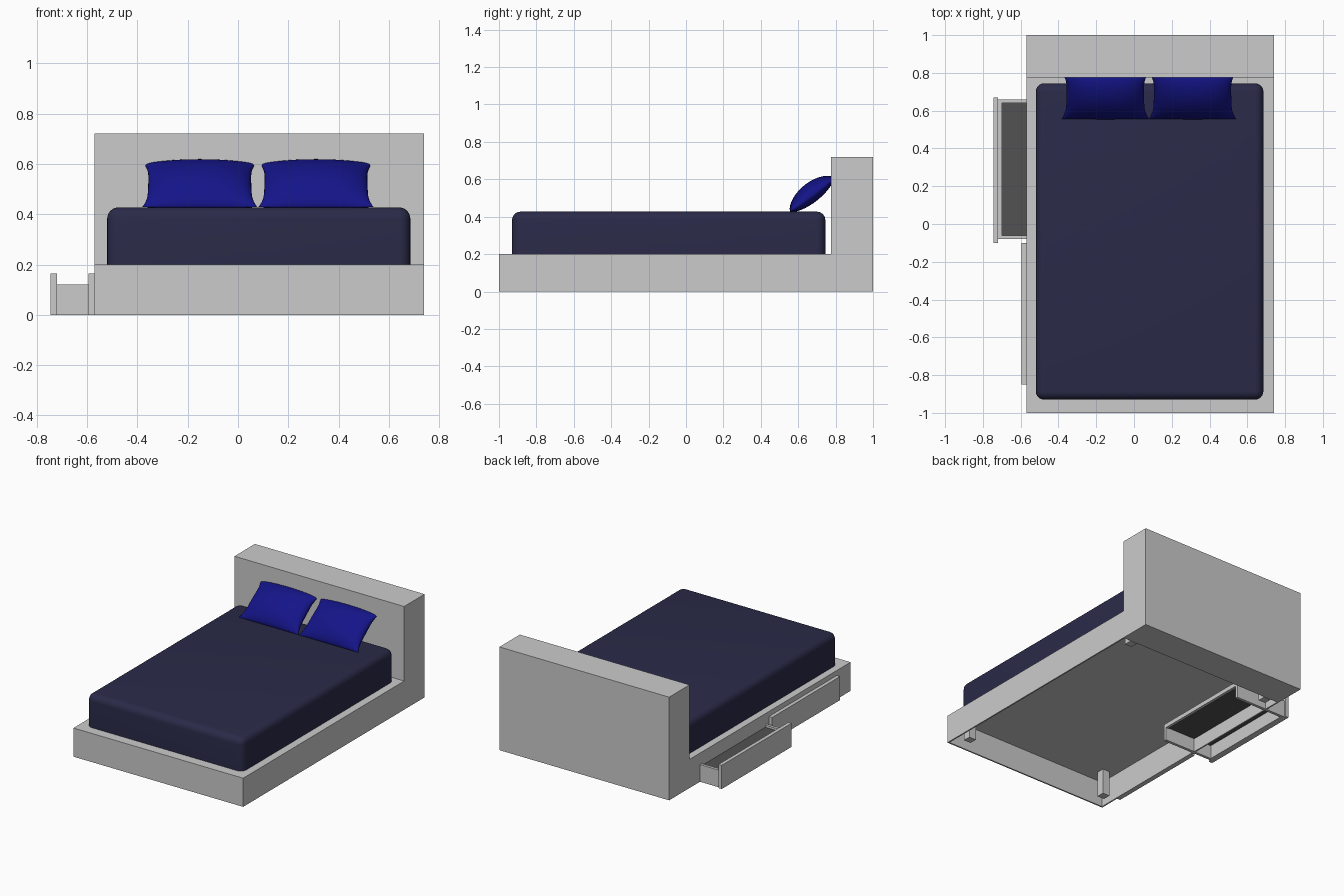
import bpy, bmesh, math
from mathutils import Vector

if "Cube" in bpy.data.objects:
    bpy.data.objects.remove(bpy.data.objects["Cube"])


def material(name, rgb):
    m = bpy.data.materials.new(name)
    m.diffuse_color = (*rgb, 1)
    m.use_nodes = True
    m.node_tree.nodes["Principled BSDF"].inputs["Base Color"].default_value = m.diffuse_color
    return m


def finish(name, bm, mat=None):
    bmesh.ops.recalc_face_normals(bm, faces=bm.faces)
    me = bpy.data.meshes.new(name)
    bm.to_mesh(me)
    bm.free()
    ob = bpy.data.objects.new(name, me)
    bpy.context.collection.objects.link(ob)
    if mat:
        me.materials.append(mat)
    return ob


def box_bm(x0, x1, y0, y1, z0, z1):
    bm = bmesh.new()
    bmesh.ops.create_cube(bm, size=1)
    for v in bm.verts:
        v.co = Vector((x1 if v.co.x > 0 else x0,
                       y1 if v.co.y > 0 else y0,
                       z1 if v.co.z > 0 else z0))
    return bm


def box(name, *b, mat=None):
    return finish(name, box_bm(*b), mat)


def smooth(ob, angle):
    bpy.ops.object.select_all(action='DESELECT')
    ob.select_set(True)
    bpy.context.view_layer.objects.active = ob
    bpy.ops.object.shade_smooth_by_angle(angle=math.radians(angle))


sheet = material("mattress_navy", (0.023, 0.023, 0.066))
blue = material("pillow_blue", (0.007, 0.007, 0.25))
dark = material("drawer_floor_dark", (0.085, 0.085, 0.085))

X0, X1, HB, T = -0.57, 0.74, 0.775, 0.01

# Bed frame: platform on thin skirt walls, open underneath
box("platform", X0, X1, -1, HB, 0.18, 0.20)
box("front_skirt", X0, X1, -1, -1 + T, 0, 0.18)
box("left_skirt", X0, X0 + T, -1 + T, HB, 0, 0.18)
box("right_skirt", X1 - T, X1, -1 + T, HB, 0, 0.18)
box("headboard", X0, X1, HB, 1, 0, 0.72)

# Hidden legs
for i, x in enumerate((X0 + 0.09, X1 - 0.09)):
    for j, y in enumerate((-0.88, 0.745)):
        box(f"leg_{i}{j}", x - 0.027, x + 0.027, y - 0.027, y + 0.027, 0, 0.18)

# Closed drawer and open drawer
box("closed_drawer_front", X0 - 0.025, X0, -0.85, -0.10, 0, 0.165)
box("open_drawer_front", -0.745, -0.72, -0.10, 0.67, 0, 0.165)
for n, y in (("front", -0.08), ("back", 0.64)):
    box(f"drawer_side_{n}", -0.72, -0.32, y, y + 0.02, 0, 0.12)
box("drawer_outer_wall", -0.72, -0.70, -0.06, 0.64, 0, 0.12)
box("drawer_inner_wall", -0.34, -0.32, -0.06, 0.64, 0.09, 0.12)
box("drawer_floor", -0.70, -0.34, -0.06, 0.64, 0.095, 0.105, mat=dark)

# Mattress: rounded except along the bottom
bm = box_bm(-0.52, 0.685, -0.93, 0.745, 0.20, 0.427)
edges = [e for e in bm.edges if any(v.co.z > 0.3 for v in e.verts)]
bmesh.ops.bevel(bm, geom=edges, offset=0.045, segments=6, profile=0.5,
                affect='EDGES', clamp_overlap=True)
smooth(finish("mattress", bm, sheet), 35)


# Pillows: cushion lens with pinched sides, leaning on the headboard
def pillow(name, cx, nu=28, nv=20):
    base, tip = Vector((0, 0.557, 0.428)), Vector((0, 0.79, 0.602))
    d = tip - base
    n = Vector((0, -d.z, d.y)).normalized()
    bm = bmesh.new()
    for up, thick in ((1, 0.064), (-1, 0.042)):
        rows = []
        for j in range(nv + 1):
            v = -math.cos(math.pi * j / nv)
            row = []
            for i in range(nu + 1):
                u = -math.cos(math.pi * i / nu)
                hw = 0.23 - 0.022 * (1 - v ** 4) - 0.006 * (v + 1) / 2
                h = thick * ((1 - u ** 2) ** 0.4) * ((1 - v ** 2) ** 0.65)
                p = base + d * ((v + 1) / 2) + n * (h * up)
                p.x = cx + u * hw
                p.z += 0.008 * (1 - u * u) * (v + 1) / 2
                row.append(bm.verts.new(p))
            rows.append(row)
        for a, b in zip(rows, rows[1:]):
            for i in range(nu):
                bm.faces.new((a[i], a[i + 1], b[i + 1], b[i]))
    bmesh.ops.remove_doubles(bm, verts=bm.verts, dist=1e-5)
    smooth(finish(name, bm, blue), 60)


pillow("left_pillow", -0.152)
pillow("right_pillow", 0.31)
